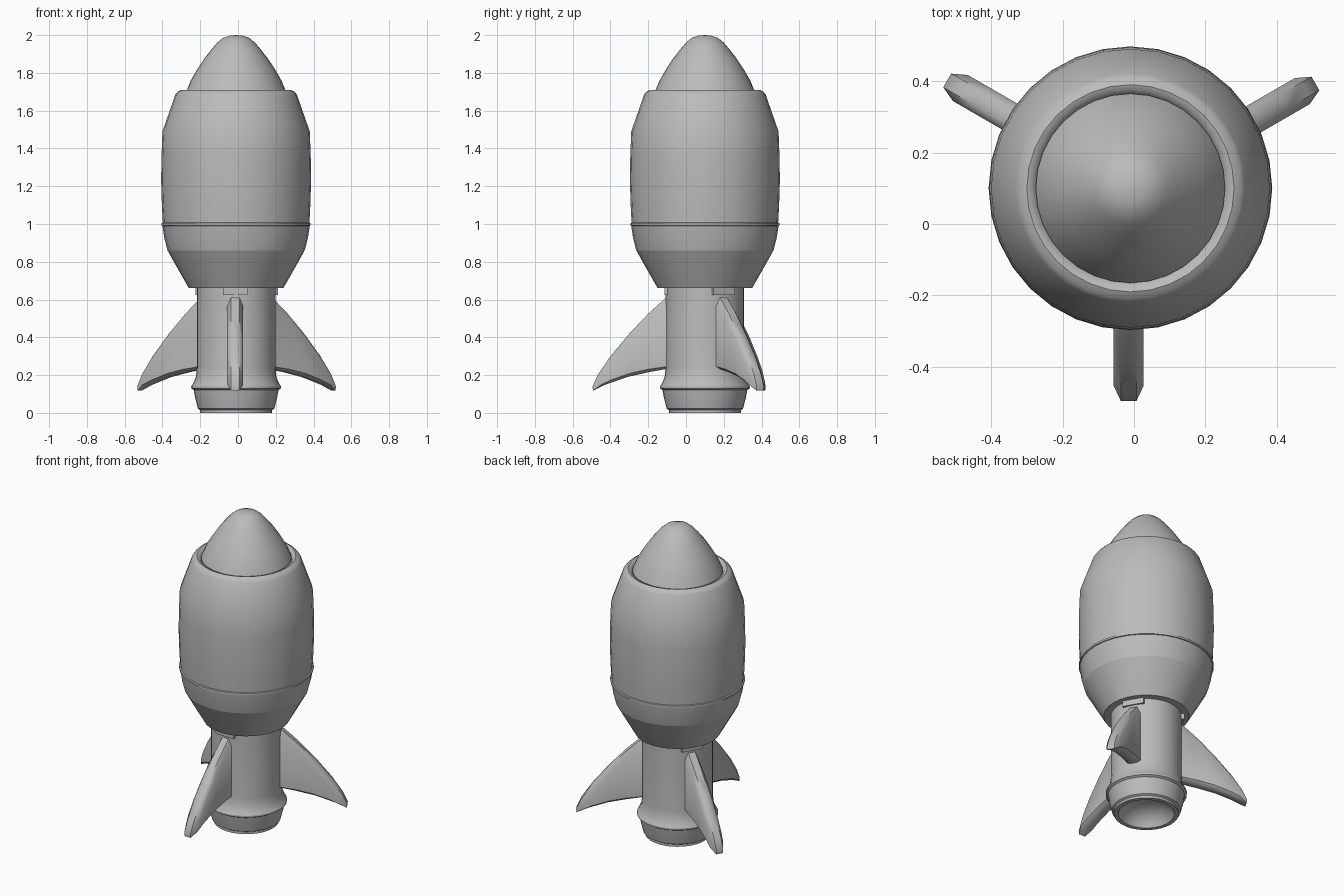
import bpy, bmesh
from math import cos, sin, pi, radians
from mathutils import Matrix, Vector

if "Cube" in bpy.data.objects:
    bpy.data.objects.remove(bpy.data.objects["Cube"])

CENTRE = Vector((-0.01, 0.10, 0))
SIDES = 32

grey = bpy.data.materials.new("plain grey")
grey.use_nodes = True
grey.diffuse_color = (0.5, 0.5, 0.5, 1)
grey.node_tree.nodes["Principled BSDF"].inputs["Base Color"].default_value = (0.5, 0.5, 0.5, 1)


def finish(name, bm, angle=30):
    bmesh.ops.recalc_face_normals(bm, faces=bm.faces)
    mesh = bpy.data.meshes.new(name)
    bm.to_mesh(mesh)
    bm.free()
    mesh.materials.append(grey)
    obj = bpy.data.objects.new(name, mesh)
    bpy.context.collection.objects.link(obj)
    bpy.ops.object.select_all(action="DESELECT")
    obj.select_set(True)
    bpy.context.view_layer.objects.active = obj
    bpy.ops.object.shade_smooth_by_angle(angle=radians(angle))
    return obj


def lathe(name, profile, angle=30):
    """Turn a list of (radius, height) points around the rocket's axis."""
    bm = bmesh.new()
    rings = []
    for r, z in profile:
        if r == 0:
            rings.append([bm.verts.new(CENTRE + Vector((0, 0, z)))] * SIDES)
        else:
            rings.append([bm.verts.new(CENTRE + Vector((r * cos(2 * pi * i / SIDES),
                          r * sin(2 * pi * i / SIDES), z))) for i in range(SIDES)])
    for a, b in zip(rings, rings[1:]):
        for i in range(SIDES):
            j = (i + 1) % SIDES
            bm.faces.new(dict.fromkeys((a[i], a[j], b[j], b[i])))
    return finish(name, bm, angle)


# Nose and hull
lathe("nose_cone", [(0.265, 1.70), (0.24, 1.76), (0.205, 1.82), (0.165, 1.88), (0.13, 1.925),
                    (0.10, 1.96), (0.07, 1.985), (0.035, 1.997), (0, 2.0)])
lathe("upper_hull", [(0.388, 1.005), (0.393, 1.1), (0.397, 1.23), (0.395, 1.36), (0.39, 1.49),
                     (0.355, 1.59), (0.322, 1.685), (0.31, 1.70), (0.29, 1.71),
                     (0.275, 1.705), (0.265, 1.69)], 40)
lathe("hull_seam", [(0.38, 0.988), (0.395, 0.992), (0.395, 1.004), (0.38, 1.01)])
lathe("hull_band", [(0.363, 0.86), (0.38, 0.925), (0.39, 0.99)])
lathe("lower_hull", [(0.20, 0.66), (0.25, 0.66), (0.31, 0.765), (0.363, 0.86)])

# Engine stem with flared collar and hollow nozzle
lathe("engine_stem", [(0.208, 0.67), (0.208, 0.24), (0.213, 0.19), (0.228, 0.155), (0.238, 0.14),
                      (0.238, 0.13), (0.225, 0.122)])
lathe("nozzle", [(0.225, 0.125), (0.217, 0.08), (0.202, 0.022), (0.19, 0.015), (0.19, 0),
                 (0.165, 0), (0.15, 0.03), (0.11, 0.07), (0.05, 0.09), (0, 0.093)])

# Three fins: (distance from axis, height) outline, extruded and bevelled
OUTLINE = [(0.19, 0.625), (0.30, 0.525), (0.40, 0.42), (0.50, 0.30), (0.565, 0.205),
           (0.595, 0.14), (0.592, 0.118), (0.53, 0.148), (0.41, 0.19), (0.30, 0.215), (0.19, 0.235)]


def place(bm, turn):
    bm.transform(Matrix.Translation(CENTRE + Vector((-0.005 * cos(turn), -0.005 * sin(turn), 0)))
                 @ Matrix.Rotation(turn, 4, "Z"))


def fin(name, turn):
    bm = bmesh.new()
    loops = []
    # Outer loops are narrow, inner loops reach full thickness
    mid = Vector((0, -0.33, 0.31))
    for x, scale in ((-0.042, 0.84), (-0.022, 1), (0.022, 1), (0.042, 0.84)):
        loop = []
        for r, z in OUTLINE:
            p = mid + (Vector((0, -r, z)) - mid) * scale
            if r < 0.2:
                p.y = -r
            p.x = x
            loop.append(bm.verts.new(p))
        loops.append(loop)
    n = len(OUTLINE)
    for a, b in zip(loops, loops[1:]):
        for i in range(n):
            j = (i + 1) % n
            bm.faces.new((a[i], a[j], b[j], b[i]))
    bm.faces.new(loops[0])
    bm.faces.new(loops[-1])
    place(bm, turn)
    finish(name, bm, 45)


def bracket(name, turn):
    bm = bmesh.new()
    bmesh.ops.create_cube(bm, size=1, matrix=Matrix.Translation((0, -0.195, 0.642))
                          @ Matrix.Diagonal((0.13, 0.04, 0.036, 1)))
    place(bm, turn)
    finish(name, bm)


for label, k in (("front", 0), ("back_left", 1), ("back_right", 2)):
    fin(label + "_fin", k * 2 * pi / 3)
    bracket(label + "_fin_bracket", k * 2 * pi / 3)
